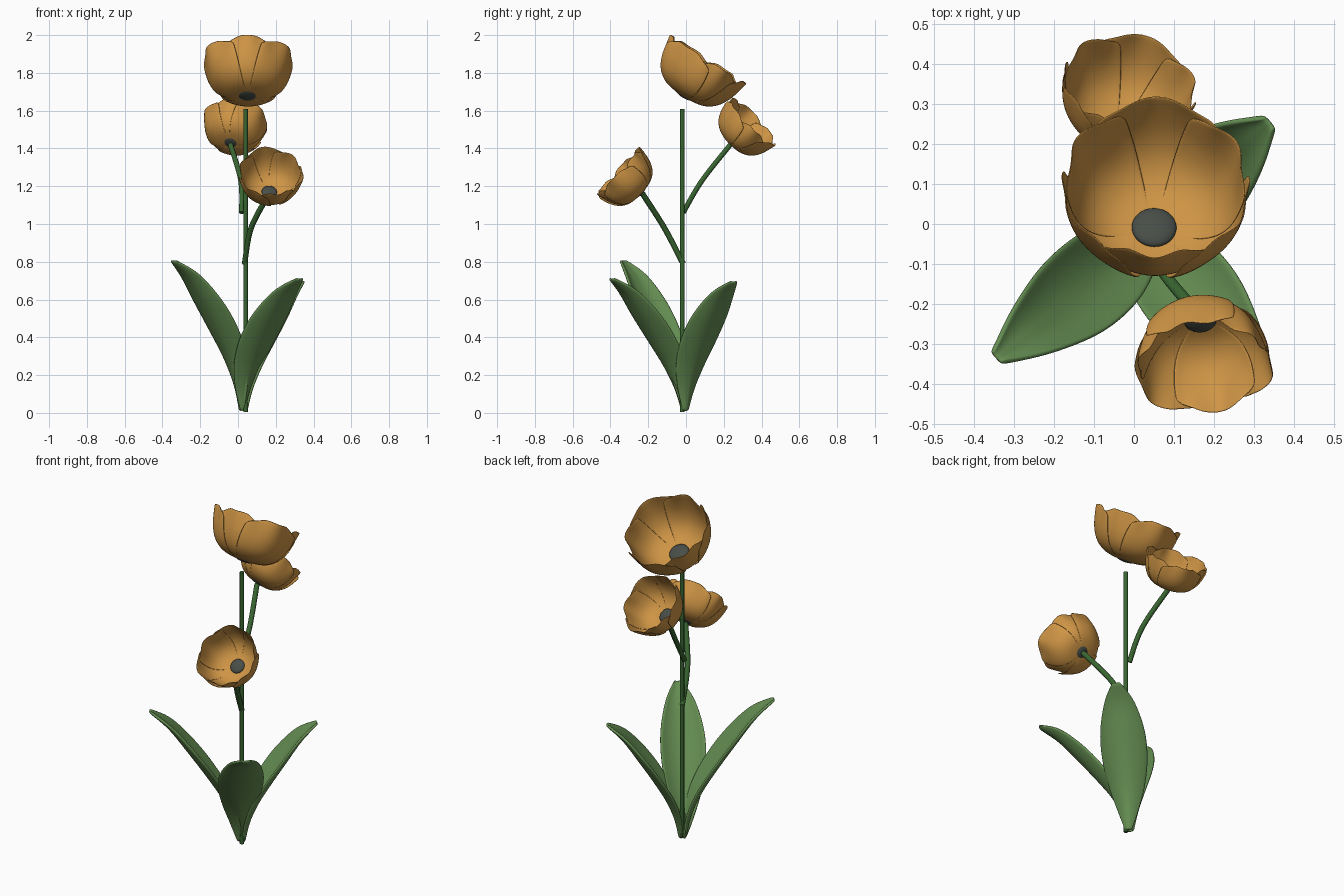
import bpy
from math import sin, cos, pi
from mathutils import Vector

if "Cube" in bpy.data.objects:
    bpy.data.objects.remove(bpy.data.objects["Cube"])


def material(name, rgb):
    m = bpy.data.materials.new(name)
    m.diffuse_color = (*rgb, 1)
    m.use_nodes = True
    m.node_tree.nodes["Principled BSDF"].inputs["Base Color"].default_value = m.diffuse_color
    return m


ORANGE = material("petal_orange", (0.62, 0.30, 0.06))
LEAF = material("leaf_green", (0.13, 0.27, 0.085))
STEM = material("stem_green", (0.04, 0.13, 0.03))
DARK = material("centre_grey", (0.065, 0.075, 0.065))


def lerp(table, t):
    """Smooth (Catmull-Rom) sampling of evenly spaced tuples."""
    n = len(table) - 1
    i = min(int(t * n), n - 1)
    f = t * n - i
    p = [Vector(table[max(0, min(n, k))]) for k in (i - 1, i, i + 1, i + 2)]
    return 0.5 * (2 * p[1] + (p[2] - p[0]) * f
                  + (2 * p[0] - 5 * p[1] + 4 * p[2] - p[3]) * f * f
                  + (3 * p[1] - p[0] - 3 * p[2] + p[3]) * f ** 3)


def sheet(name, func, nu, nv, thickness, mat):
    """Thin smooth surface from func(s in -1..1, t in 0..1)."""
    verts = [func(-1 + 2 * i / nu, j / nv) for j in range(nv + 1) for i in range(nu + 1)]
    w = nu + 1
    faces = [(j * w + i, j * w + i + 1, (j + 1) * w + i + 1, (j + 1) * w + i)
             for j in range(nv) for i in range(nu)]
    me = bpy.data.meshes.new(name)
    me.from_pydata(verts, [], faces)
    me.polygons.foreach_set("use_smooth", [True] * len(faces))
    me.materials.append(mat)
    ob = bpy.data.objects.new(name, me)
    bpy.context.collection.objects.link(ob)
    sol = ob.modifiers.new("thickness", "SOLIDIFY")
    sol.thickness, sol.offset = thickness, 0
    sub = ob.modifiers.new("smooth", "SUBSURF")
    sub.levels = sub.render_levels = 1
    return ob


def tube(name, points, radius):
    """Round stem along a smooth path."""
    cu = bpy.data.curves.new(name, "CURVE")
    cu.dimensions = "3D"
    cu.bevel_depth, cu.bevel_resolution, cu.use_fill_caps = radius, 3, True
    path = [lerp(points, k / 16) for k in range(17)]
    sp = cu.splines.new("POLY")
    sp.points.add(len(path) - 1)
    for q, p in zip(sp.points, path):
        q.co = (*p, 1)
    sp.use_smooth = True
    cu.materials.append(STEM)
    ob = bpy.data.objects.new(name, cu)
    bpy.context.collection.objects.link(ob)


# Cup profile of a unit flower: (radius, height)
CUP = [(0.03, 0.0), (0.112, 0.012), (0.174, 0.052), (0.211, 0.113), (0.229, 0.18), (0.238, 0.243)]


def flower(name, base, axis, size, turn):
    base, axis = Vector(base), Vector(axis).normalized()
    rot = Vector((0, 0, 1)).rotation_difference(axis)
    # three inner and three outer overlapping petals
    for k in range(6):
        outer = k % 2
        mid = turn + k * pi / 3

        def petal(s, t):
            tt = t * (1 - 0.17 * abs(s) ** 2.6 - 0.02 * cos(3 * pi * s) * t)
            r, h = lerp(CUP, min(max(tt, 0), 1))
            a = mid + s * (0.84 - 0.16 * t * t + 0.05 * outer)
            r *= 1.02 if outer else 0.965
            r += 0.010 * t ** 3 * cos(2.0 * pi * s) * (1 - 0.6 * s * s)
            return base + rot @ (size * Vector((r * cos(a), r * sin(a), h)))

        sheet(f"{name}_petal_{k + 1}", petal, 14, 12, 0.004 * size, ORANGE)
    # flattened dark centre
    bpy.ops.mesh.primitive_uv_sphere_add(segments=32, ring_count=16, radius=1)
    ob = bpy.context.object
    ob.name = name + "_centre"
    ob.rotation_mode = "QUATERNION"
    ob.rotation_quaternion = rot
    ob.location = base + axis * 0.012 * size
    ob.scale = (0.057 * size, 0.057 * size, 0.021 * size)
    ob.data.materials.append(DARK)
    bpy.ops.object.shade_smooth()


# Leaf midrib: (outward, up) as fractions of the tip; half widths along it
RIB = [(0.0, 0.0), (0.06, 0.16), (0.18, 0.33), (0.36, 0.51), (0.57, 0.70), (0.79, 0.885), (1.0, 1.0)]
WIDTH = [(0.016, 0), (0.058, 0), (0.102, 0), (0.130, 0), (0.128, 0), (0.086, 0), (0.020, 0)]


def leaf(name, root, tip, wide, bend):
    root, d = Vector(root), Vector(tip) - Vector(root)
    flat = Vector((d.x, d.y, 0))
    side = Vector((-d.y, d.x, 0)).normalized()

    def rib(t):
        o, u = lerp(RIB, t)
        return root + flat * o + Vector((0, 0, d.z * u))

    def blade(s, t):
        tan = (rib(min(t + 0.01, 1)) - rib(max(t - 0.01, 0))).normalized()
        up = tan.cross(side)
        if up.z < 0:
            up = -up
        w = lerp(WIDTH, t).x * wide
        # cupped section with a soft fold beside the midrib
        lift = w * (0.55 - 0.30 * t) * abs(s) ** 1.5 - 0.06 * w * sin(pi * abs(s)) * t
        shift = w * s * (1 - 0.06 * s * s) + bend * sin(pi * t)
        return rib(t) + side * shift + up * lift

    sheet(name, blade, 12, 24, 0.014, LEAF)


# Stems
tube("main_stem", [(0.04, -0.02, 0.005), (0.04, -0.02, 0.8), (0.04, -0.02, 1.61)], 0.012)
tube("rear_branch", [(0.02, -0.015, 1.06), (0.015, 0.085, 1.23), (-0.04, 0.235, 1.42)], 0.014)
tube("front_branch", [(0.035, -0.015, 0.79), (0.07, -0.115, 0.98), (0.165, -0.23, 1.16)], 0.015)

# Flowers
flower("top_flower", (0.05, -0.015, 1.678), (0.02, 0.54, 0.84), 0.98, 0.5)
flower("rear_flower", (-0.04, 0.235, 1.43), (0.19, 0.71, 0.68), 0.71, 0.2)
flower("front_flower", (0.165, -0.235, 1.165), (0.05, -0.74, 0.67), 0.71, 0.8)

# Leaves
leaf("left_leaf", (0.015, -0.01, 0.01), (-0.345, -0.335, 0.805), 0.93, 0.02)
leaf("rear_right_leaf", (0.04, 0.0, 0.01), (0.34, 0.255, 0.695), 1.0, 0.0)
leaf("front_right_leaf", (0.03, -0.015, 0.01), (0.33, -0.395, 0.71), 0.98, -0.012)
